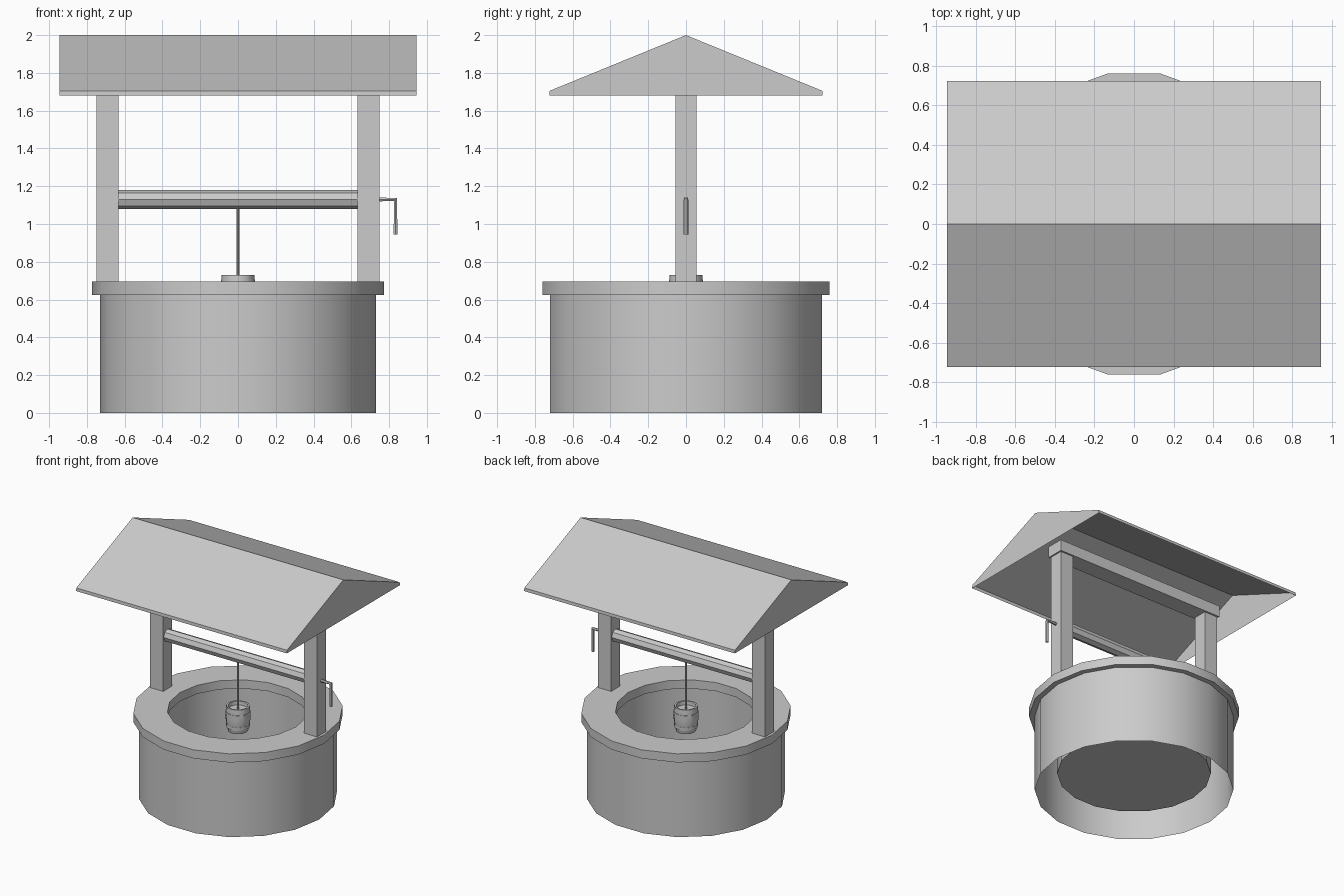
import bpy, bmesh, math

if "Cube" in bpy.data.objects:
    bpy.data.objects.remove(bpy.data.objects["Cube"])


def finish(name, bm, smooth=False, fix=True):
    if fix:
        bmesh.ops.recalc_face_normals(bm, faces=bm.faces)
    me = bpy.data.meshes.new(name)
    bm.to_mesh(me)
    bm.free()
    ob = bpy.data.objects.new(name, me)
    bpy.context.collection.objects.link(ob)
    if smooth:
        bpy.ops.object.select_all(action='DESELECT')
        ob.select_set(True)
        bpy.context.view_layer.objects.active = ob
        bpy.ops.object.shade_smooth_by_angle(angle=math.radians(30))
    return ob


def lathe(name, profile, sides, closed=False):
    """Spin (radius, z) points around the z axis."""
    bm = bmesh.new()
    verts = [bm.verts.new((r, 0, z)) for r, z in profile]
    pairs = list(zip(verts, verts[1:] + verts[:1])) if closed else list(zip(verts, verts[1:]))
    edges = [bm.edges.new(p) for p in pairs]
    bmesh.ops.spin(bm, geom=verts + edges, cent=(0, 0, 0), axis=(0, 0, 1),
                   angle=2 * math.pi, steps=sides, use_duplicate=False)
    bmesh.ops.remove_doubles(bm, verts=bm.verts, dist=1e-4)
    return finish(name, bm, smooth=True)


def box(name, lo, hi):
    bm = bmesh.new()
    bmesh.ops.create_cube(bm, size=1)
    for v in bm.verts:
        v.co = [(a + b) / 2 + c * (b - a) for a, b, c in zip(lo, hi, v.co)]
    return finish(name, bm)


def tube(name, points, radius, res):
    """Thin rod following a polyline."""
    cu = bpy.data.curves.new(name, 'CURVE')
    cu.dimensions = '3D'
    cu.bevel_depth = radius
    cu.bevel_resolution = res
    cu.use_fill_caps = True
    sp = cu.splines.new('POLY')
    sp.points.add(len(points) - 1)
    for p, co in zip(sp.points, points):
        p.co = (*co, 1)
    sp.use_smooth = False
    ob = bpy.data.objects.new(name, cu)
    bpy.context.collection.objects.link(ob)
    return ob


# Well body: open-bottomed outer wall, inner shaft with floor, stone rim
lathe("outer_wall", [(0.73, 0), (0.73, 0.64)], 18)
shaft = lathe("inner_shaft", [(0, 0.14), (0.565, 0.14), (0.565, 0.64)], 18)
shaft.data.flip_normals()
lathe("rim", [(0.52, 0.625), (0.772, 0.625), (0.772, 0.695), (0.52, 0.695)], 18, closed=True)

# Posts and the beam resting on them
for side, x in (("left", -0.69), ("right", 0.69)):
    box(side + "_post", (x - 0.058, -0.056, 0.69), (x + 0.058, 0.056, 1.73))
box("roof_beam", (-0.76, -0.07, 1.72), (0.76, 0.07, 1.81))

# Roof: gabled shell, open underneath
bm = bmesh.new()
section = [(-0.724, 1.68), (-0.722, 1.705), (0, 2.0), (0.722, 1.705), (0.724, 1.68)]
ends = [[bm.verts.new((x, y, z)) for y, z in section] for x in (-0.945, 0.945)]
for i in range(len(section) - 1):
    bm.faces.new((ends[0][i], ends[1][i], ends[1][i + 1], ends[0][i + 1]))
for end in ends:
    bm.faces.new(end)
finish("roof", bm)

# Winding axle: flat-sided octagon along x
bm = bmesh.new()
bmesh.ops.create_cone(bm, cap_ends=True, segments=8, radius1=0.05, radius2=0.05, depth=1.27)
axle = finish("axle", bm)
axle.rotation_euler = (0, math.pi / 2, 0)
axle.location = (0, 0, 1.13)

# Crank, rope and bucket
tube("crank", [(0.74, 0, 1.13), (0.834, 0, 1.13), (0.834, 0, 0.945)], 0.012, 1)
tube("rope", [(0, 0, 1.10), (0, 0, 0.69)], 0.007, 1)
lathe("bucket", [(0, 0.53), (0.075, 0.53), (0.087, 0.58), (0.092, 0.63), (0.09, 0.685),
                 (0.087, 0.73), (0.074, 0.73), (0.072, 0.70), (0, 0.70)], 12)
for i, (z, r) in enumerate(((0.575, 0.089), (0.675, 0.093))):
    lathe(f"bucket_hoop_{i + 1}", [(r - 0.01, z - 0.012), (r, z - 0.012),
                                   (r, z + 0.012), (r - 0.01, z + 0.012)], 12, closed=True)
